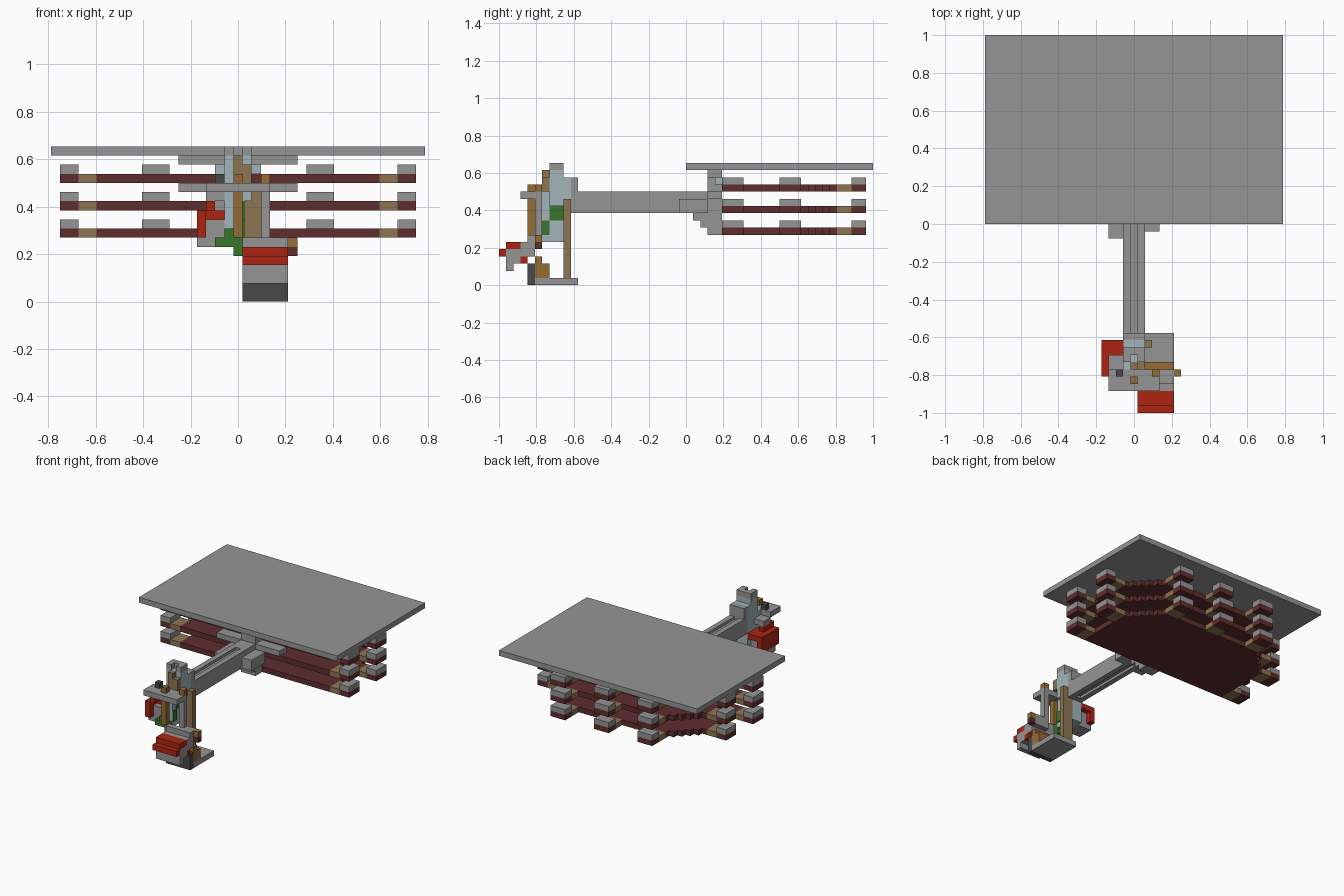
import bpy
import bmesh

cube = bpy.data.objects.get("Cube")
if cube:
    bpy.data.objects.remove(cube, do_unlink=True)

U = 1 / 26  # size of one grid block


def colour(name, r, g, b):
    mat = bpy.data.materials.new(name)
    mat.use_nodes = True
    mat.diffuse_color = (r, g, b, 1)
    shader = next(n for n in mat.node_tree.nodes if n.type == 'BSDF_PRINCIPLED')
    shader.inputs["Base Color"].default_value = (r, g, b, 1)
    shader.inputs["Roughness"].default_value = 0.8
    return mat


grey = colour("stone grey", .3, .3, .3)
maroon = colour("dark red", .115, .027, .027)
tan = colour("tan", .27, .18, .085)
brown = colour("orange brown", .3, .15, .035)
red = colour("bright red", .42, .018, .006)
blue = colour("pale blue", .36, .46, .5)
green = colour("leaf green", .04, .18, .025)
dark = colour("charcoal", .065, .065, .065)


def prism(name, mat, outline, bottom, top):
    """Extrude a flat outline, given in blocks, from bottom to top."""
    bm = bmesh.new()
    base = bm.faces.new([bm.verts.new((x * U, y * U, bottom * U)) for x, y in outline])
    up = bmesh.ops.extrude_face_region(bm, geom=[base])["geom"]
    moved = [v for v in up if isinstance(v, bmesh.types.BMVert)]
    bmesh.ops.translate(bm, verts=moved, vec=(0, 0, (top - bottom) * U))
    bmesh.ops.recalc_face_normals(bm, faces=bm.faces)
    mesh = bpy.data.meshes.new(name)
    bm.to_mesh(mesh)
    bm.free()
    mesh.materials.append(mat)
    obj = bpy.data.objects.new(name, mesh)
    bpy.context.collection.objects.link(obj)
    return obj


def box(name, mat, x, y, z):
    prism(name, mat, [(x[0], y[0]), (x[1], y[0]), (x[1], y[1]), (x[0], y[1])], *z)


def pair(name, mat, x, y, z):
    box("left_" + name, mat, x, y, z)
    box("right_" + name, mat, (-x[1], -x[0]), y, z)


# Roof slab
box("roof_slab", grey, (-20.5, 20.5), (0, 26), (16, 17))

# Stepped outline shared by the decks
half = [(15.5, 5), (15.5, 16)]
for i in range(5):
    half += [(14.5 - i, 16 + i), (14.5 - i, 17 + i)]
outline = half + [(-x, y) for x, y in reversed(half)]

# Three decks with capped pods on the sides and back
for level in (7, 10, 13):
    slab, cap = (level, level + 1), (level + 1, level + 2)
    prism("deck", maroon, outline, *slab)
    for y in ((5, 8), (13, 16)):
        pair("side_joint", tan, (15.5, 17.5), y, slab)
        pair("side_pod", maroon, (17.5, 19.5), y, slab)
        pair("side_pod_cap", grey, (17.5, 19.5), y, cap)
    for x in (-9, 0, 9):
        span = (x - 1.5, x + 1.5)
        box("back_joint", tan, span, (21, 23), slab)
        box("back_pod", maroon, span, (23, 25), slab)
        box("back_pod_cap", grey, span, (23, 25), cap)

# Bracket holding the decks
box("bracket_column", grey, (-1.5, 1.5), (3, 5), (7, 16))
for z in (12, 15):
    box("bracket_bar", grey, (-6.5, 6.5), (3, 5), (z, z + 1))
for i in range(3):
    box("bracket_step", grey, (-1.5, 1.5), (i, i + 1), (10 - i, 13))
pair("bracket_lug", grey, (1.5, 3.5), (-1, 3), (10, 12))
box("bracket_peg", grey, (-3.5, -1.5), (-2, -1), (10, 12))
pair("bracket_inlay", blue, (1.5, 2.5), (4, 5), (14, 15))

# Long arm: two rails with a recessed web
pair("arm_rail", grey, (.5, 1.5), (-15, 0), (10, 13))
box("arm_web", grey, (-.5, .5), (-15, 0), (10.5, 12.5))
box("arm_head", grey, (-1.5, 1.5), (-16, -15), (10, 15))

# Pale tower with its top
box("tower_body", blue, (-1.5, .5), (-20, -16), (6, 13))
box("tower_side", blue, (.5, 1.5), (-19, -16), (11, 15))
box("tower_neck", blue, (-1.5, .5), (-19, -16), (13, 15))
box("tower_crown", blue, (-1.5, 1.5), (-19, -17), (15, 16))
pair("tower_cap", grey, (.5, 1.5), (-19, -17), (16, 17))
box("tower_cap_web", grey, (-.5, .5), (-18, -17), (16, 17))
box("tower_front_strip", tan, (-.5, .5), (-20, -19), (13, 16))
box("tower_side_strip", tan, (.5, 1.5), (-20, -19), (13, 15))

# Platform and posts
box("platform", grey, (-3.5, 3.5), (-23, -20), (12, 13))
box("platform_rear", grey, (-3.5, -1.5), (-20, -18), (11, 12))
box("front_post", brown, (-.5, .5), (-22, -21), (7, 14))
box("rear_post", tan, (1.5, 2.5), (-17, -16), (1, 12))
box("side_post", tan, (.5, 1.5), (-17, -16), (1, 12))
box("platform_knob", dark, (-2.5, -1.5), (-21, -20), (13, 14))
box("platform_stud", brown, (2.5, 3.5), (-21, -20), (13, 14))
box("platform_hanger", grey, (2.5, 3.5), (-21, -20), (7, 12))

# Red side pack on its grey shelf
box("pack_shelf", grey, (-4.5, -1.5), (-20, -17), (6, 7))
box("pack_core", grey, (-3.5, -1.5), (-20, -17), (7, 9))
box("pack_shell", red, (-4.5, -3.5), (-21, -16), (7, 10))
box("pack_lid", red, (-3.5, -1.5), (-19, -16), (9, 10))
box("pack_ridge", red, (-3.5, -2.5), (-21, -18), (10, 11))

# Green growth around the tower
box("low_leaves", green, (-2.5, -.5), (-21, -20), (6, 7))
box("mid_leaves", green, (-1.5, -.5), (-21, -20), (7, 8))
box("leaf_tip", green, (-.5, .5), (-21, -20), (5, 7))
box("side_leaves", green, (.5, .7), (-20, -19), (7, 9))
box("upper_leaves", green, (.5, .7), (-19, -17), (9, 11))

# Foot: base, sole and red toe
box("foot_base", grey, (.5, 5.5), (-21, -15), (0, 1))
box("foot_sole", dark, (.5, 5.5), (-22, -21), (0, 3))
box("foot_heel", brown, (.5, 5.5), (-21, -19), (1, 3))
box("foot_top", brown, (.5, 5.5), (-21, -20), (3, 4))
box("foot_bridge", grey, (.5, 5.5), (-23, -21), (4, 6))
box("foot_seam", red, (.5, 5.5), (-23, -22), (3, 4))
box("foot_cuff", grey, (.5, 5.5), (-22, -21), (6, 7))
box("toe_core", grey, (.5, 5.5), (-25, -23), (3, 5))
box("toe_lip", grey, (.5, 5.5), (-25, -24), (2, 3))
box("toe_top", red, (.5, 5.5), (-25, -23), (5, 6))
box("toe_front", red, (.5, 5.5), (-26, -25), (4, 5))
box("cuff_tab", maroon, (5.5, 6.5), (-21, -20), (5, 6))
box("cuff_tab_cap", brown, (5.5, 6.5), (-21, -20), (6, 7))
box("cuff_link", grey, (2.5, 5.5), (-21, -20), (5, 7))
